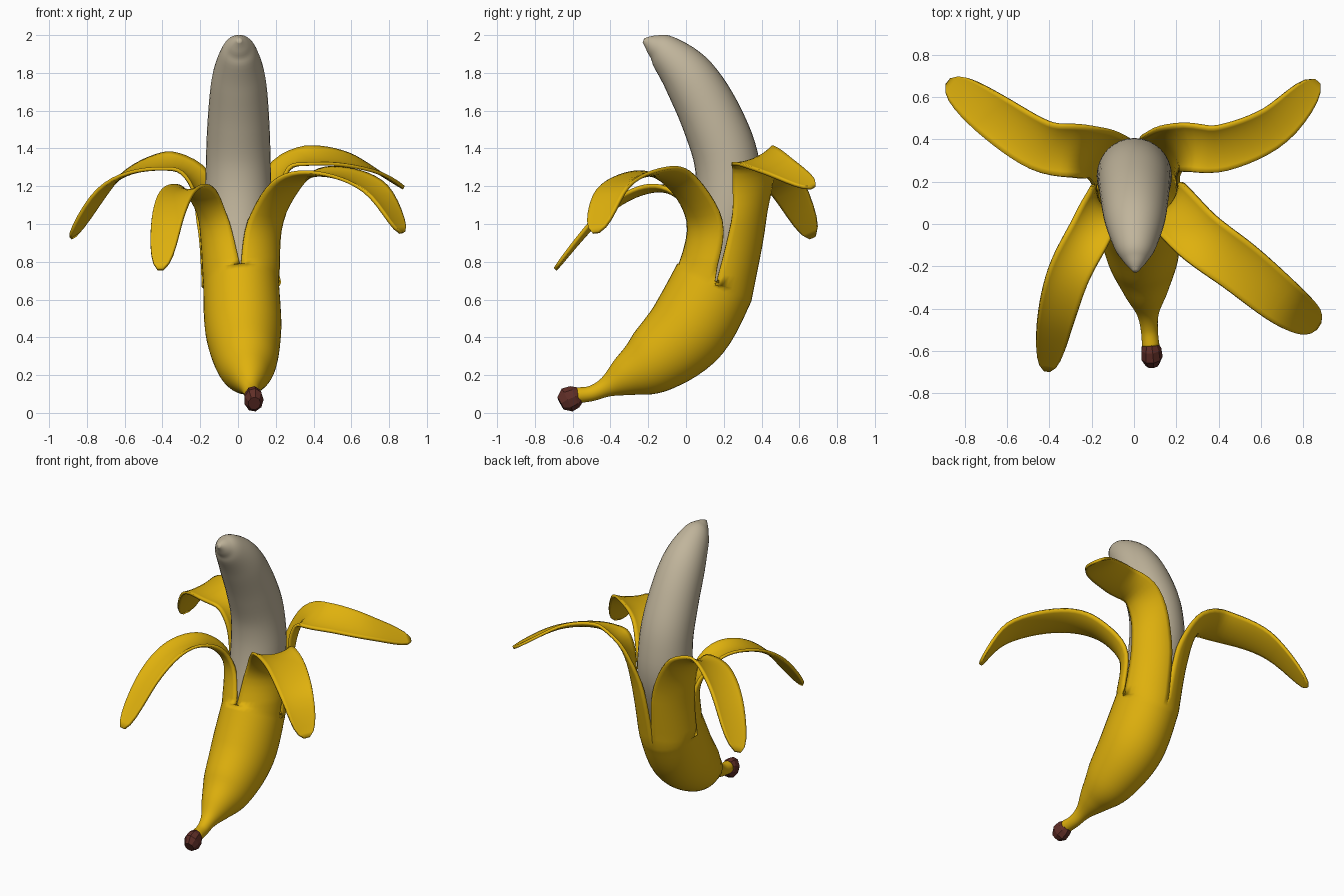
import bpy, bmesh, math
from mathutils import Vector

if "Cube" in bpy.data.objects:
    bpy.data.objects.remove(bpy.data.objects["Cube"])

Z = Vector((0, 0, 1))


def material(name, rgb):
    m = bpy.data.materials.new(name)
    m.diffuse_color = (*rgb, 1)
    m.use_nodes = True
    m.node_tree.nodes["Principled BSDF"].inputs["Base Color"].default_value = m.diffuse_color
    return m


yellow = material("peel yellow", (0.74, 0.44, 0.004))
cream = material("flesh cream", (0.53, 0.46, 0.33))
brown = material("stem brown", (0.115, 0.027, 0.02))


def spline(keys, n):
    """Catmull-Rom through rows of numbers, n steps per span."""
    rows = []
    for i in range(len(keys) - 1):
        a, b = keys[max(i - 1, 0)], keys[i]
        c, d = keys[i + 1], keys[min(i + 2, len(keys) - 1)]
        for s in range(n):
            t = s / n
            rows.append([0.5 * (2 * q + (r - p) * t + (2 * p - 5 * q + 4 * r - w) * t * t
                                + (3 * q - p - 3 * r + w) * t ** 3)
                         for p, q, r, w in zip(a, b, c, d)])
    rows.append(list(keys[-1]))
    return rows


def tangent(pts, i):
    return (pts[min(i + 1, len(pts) - 1)] - pts[max(i - 1, 0)]).normalized()


def tube(bm, keys, n, sides, lean, squash):
    """Bent tube; keys are y, z, radius. It leans sideways with y and is narrower where thick."""
    rows = spline(keys, n)
    pts = [Vector((lean * (1 - 3 * y), y, z)) for y, z, r in rows]
    rings = []
    for i, (y, z, r) in enumerate(rows):
        t = tangent(pts, i)
        x = (Vector((1, 0, 0)) - t * t.x).normalized()
        up = t.cross(x)
        wide = r * (1 - squash * min(1, r * 5))
        ring = []
        for j in range(sides):
            a = math.tau * j / sides
            ring.append(bm.verts.new(pts[i] + x * wide * math.cos(a) + up * r * math.sin(a)))
        rings.append(ring)
    for a, b in zip(rings, rings[1:]):
        for j in range(sides):
            k = (j + 1) % sides
            bm.faces.new((a[j], a[k], b[k], b[j]))
    return rings


def finish(bm, name, mat, smooth=True):
    me = bpy.data.meshes.new(name)
    bm.to_mesh(me)
    bm.free()
    for p in me.polygons:
        p.use_smooth = smooth
    me.materials.append(mat)
    ob = bpy.data.objects.new(name, me)
    bpy.context.collection.objects.link(ob)
    return ob


def closed_tube(name, keys, n, sides, lean, squash, mat, smooth=True):
    bm = bmesh.new()
    rings = tube(bm, keys, n, sides, lean, squash)
    bm.faces.new(rings[0][::-1])
    bm.faces.new(rings[-1])
    return finish(bm, name, mat, smooth)


# Flesh: curved, tapering to the tip
closed_tube("flesh", [(.05, .52, .13), (.21, 1, .175), (.22, 1.3, .172), (.14, 1.55, .163),
                      (.02, 1.77, .142), (-.105, 1.905, .098), (-.175, 1.95, .055),
                      (-.225, 1.972, .012)], 6, 32, .004, 0, cream)

# Stem end: chunky faceted knob
closed_tube("stem_end", [(-.555, .1, .037), (-.59, .085, .062), (-.63, .068, .068),
                         (-.664, .05, .038)], 1, 9, .029, .7, brown, False)

# Peel: lower cup, then four strips growing from its rim
Q = 10  # columns per strip
N = 6   # rows per span
bm = bmesh.new()
rim = tube(bm, [(-.575, .093, .042), (-.5, .103, .041), (-.42, .138, .055), (-.315, .195, .112),
                (-.17, .277, .18), (.015, .445, .222), (.15, .69, .22)],
           N, 4 * Q, .029, .09)[-1]

# Each strip: half width, sideways tilt, centre line
strips = [
    (.125, .42, [(.165, .365, 1), (.25, .375, 1.275), (.42, .37, 1.335), (.66, .47, 1.3),
                 (.86, .675, 1.19)]),
    (.135, -.35, [(-.155, .345, 1), (-.26, .355, 1.25), (-.44, .38, 1.3), (-.67, .52, 1.2),
                  (-.868, .67, .925)]),
    (.105, 0, [(-.16, .065, 1), (-.22, -.06, 1.15), (-.31, -.24, 1.15), (-.37, -.45, 1.02),
               (-.41, -.685, .755)]),
    (.13, .1, [(.18, .065, 1), (.31, -.06, 1.21), (.5, -.2, 1.25), (.72, -.38, 1.17),
               (.865, -.475, .95)]),
]
for k, (half, tilt, keys) in enumerate(strips):
    prev = [rim[(k * Q + j) % (4 * Q)] for j in range(Q + 1)]
    pts = [Vector(r) for r in spline([tuple(prev[Q // 2].co)] + keys, N)]
    mid = math.radians(45 + 90 * k)
    out = Vector((math.cos(mid), math.sin(mid), 0))
    for i in range(1, len(pts)):
        u = i / (len(pts) - 1)
        w = (half + (.15 - half) * max(0, 1 - 4 * u)) * (1 - .5 * u ** 5 - .35 * u ** 20)
        sag = .06 * (1 - u)
        t = tangent(pts, i)
        f = min(max((i - N) / 10, 0), 1)  # upright part faces out, free part follows its path
        head = out.lerp(Vector((t.x, t.y, 0)).normalized(), f).normalized()
        side = (Z.cross(head) + Z * tilt * f).normalized()
        normal = side.cross(t).normalized()
        row = []
        for j in range(Q + 1):
            v = 2 * j / Q - 1
            across = math.sin(v * math.pi / 4) * math.sqrt(2)
            row.append(bm.verts.new(pts[i] + side * w * across - normal * sag * v * v))
        for j in range(Q):
            bm.faces.new((prev[j], prev[j + 1], row[j + 1], row[j]))
        prev = row
peel = finish(bm, "peel", yellow)
mod = peel.modifiers.new("thickness", 'SOLIDIFY')
mod.thickness = 0.018
mod.offset = -1
